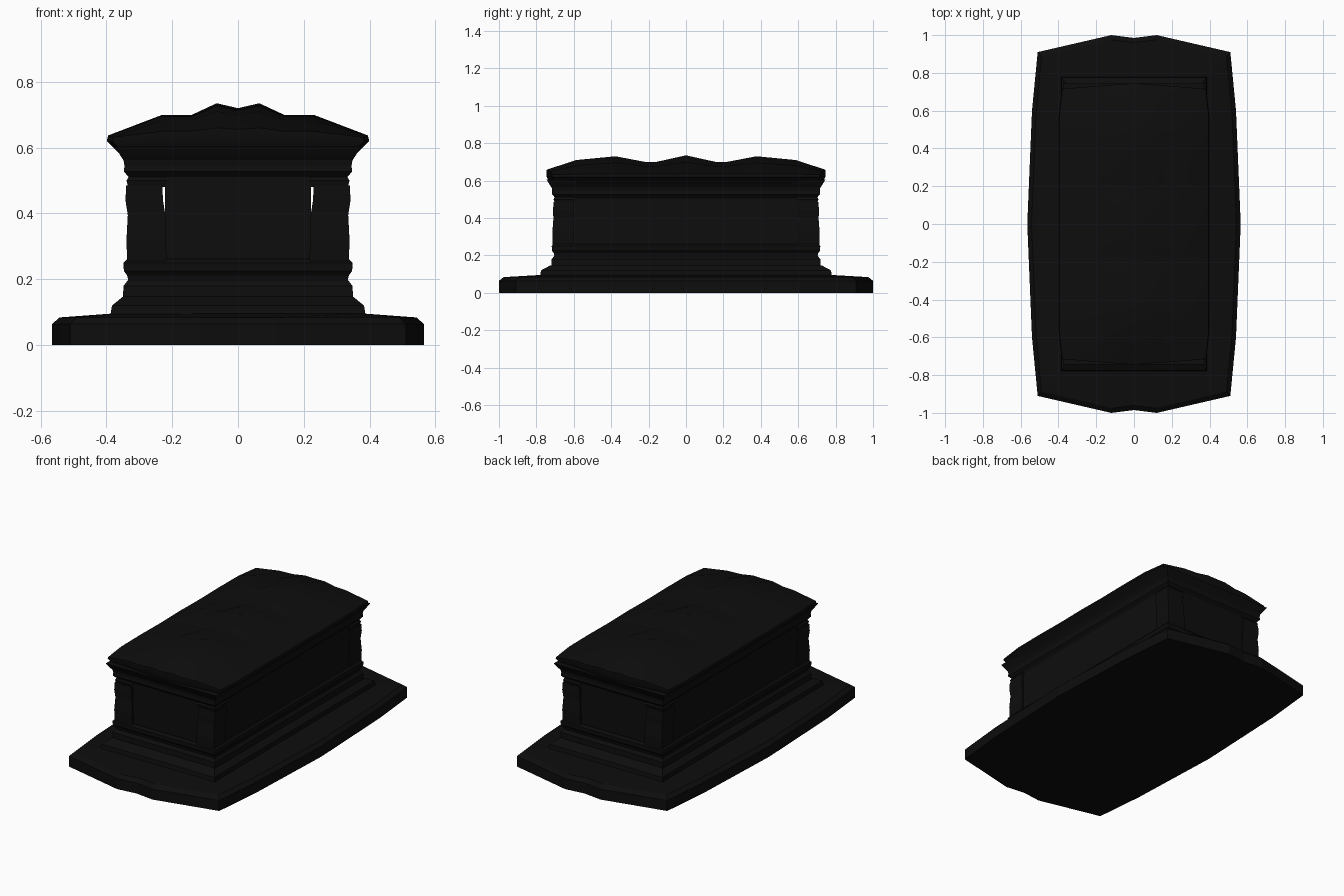
import bpy
import bmesh

cube = bpy.data.objects.get("Cube")
if cube:
    bpy.data.objects.remove(cube, do_unlink=True)

stone = bpy.data.materials.new("black stone")
stone.use_nodes = True
COLOUR = (0.004, 0.004, 0.004, 1)
stone.diffuse_color = COLOUR
stone.node_tree.nodes["Principled BSDF"].inputs["Base Color"].default_value = COLOUR


def finish(name, bm, mirror=(False, False), smooth=0.0):
    bmesh.ops.recalc_face_normals(bm, faces=bm.faces)
    mesh = bpy.data.meshes.new(name)
    bm.to_mesh(mesh)
    bm.free()
    mesh.materials.append(stone)
    obj = bpy.data.objects.new(name, mesh)
    bpy.context.collection.objects.link(obj)
    if any(mirror):
        mod = obj.modifiers.new("Mirror", "MIRROR")
        mod.use_axis = (mirror[0], mirror[1], False)
        mod.use_mirror_merge = False
    if smooth:
        bpy.ops.object.select_all(action="DESELECT")
        bpy.context.view_layer.objects.active = obj
        obj.select_set(True)
        bpy.ops.object.shade_smooth_by_angle(angle=smooth)
    return obj


def loft(name, rings, **options):
    """Skin closed rings of points, capped at both ends."""
    bm = bmesh.new()
    loops = [[bm.verts.new(p) for p in ring] for ring in rings]
    n = len(loops[0])
    for low, high in zip(loops, loops[1:]):
        for i in range(n):
            j = (i + 1) % n
            bm.faces.new((low[i], low[j], high[j], high[i]))
    bm.faces.new(loops[0])
    bm.faces.new(loops[-1])
    return finish(name, bm, **options)


def rect(x0, x1, y0, y1, z):
    return [(x0, y0, z), (x1, y0, z), (x1, y1, z), (x0, y1, z)]


def moulding(name, profile):
    """Stack of rectangles; the length exceeds the width by a fixed amount."""
    return loft(name, [rect(-x, x, -x - 0.37, x + 0.37, z) for x, z in profile])


# Ground slab: bowed sides, notched ends, rounded shoulder, gently rising top
quarter = [(0.565, 0), (0.54, 0.6), (0.51, 0.91), (0.12, 1.0), (0, 0.985)]
half = quarter + [(-x, y) for x, y in reversed(quarter[:-1])]
outline = half + [(x, -y) for x, y in reversed(half[1:-1])]
loft("ground_slab", [
    [(x, y, 0) for x, y in outline],
    [(x, y, 0.064) for x, y in outline],
    [(x * 0.96, y * 0.975, 0.084) for x, y in outline],
    [(max(-0.38, min(0.38, x)), max(-0.77, min(0.77, y)), 0.096) for x, y in outline],
])

# Stepped base and the frieze under the lid
loft("plinth", [rect(-0.388, 0.388, -0.78, 0.78, 0.09),
                rect(-0.383, 0.383, -0.775, 0.775, 0.12),
                rect(-0.35, 0.35, -0.725, 0.725, 0.147)])
moulding("base_moulding", [(0.35, 0.14), (0.348, 0.18), (0.334, 0.198), (0.337, 0.212),
                           (0.347, 0.225), (0.348, 0.25), (0.337, 0.262)])
moulding("frieze", [(0.325, 0.5), (0.333, 0.512), (0.347, 0.527), (0.345, 0.545),
                    (0.348, 0.562), (0.36, 0.58), (0.375, 0.605)])

# Chest walls
loft("side_wall", [rect(0.236, 0.328, -0.69, 0.69, 0.25),
                   rect(0.236, 0.328, -0.69, 0.69, 0.52)], mirror=(True, False))
loft("end_panel", [rect(-0.222, 0.222, 0.66, 0.702, 0.25),
                   rect(-0.222, 0.222, 0.66, 0.702, 0.52)], mirror=(False, True))

# Corner pillars with capitals
loft("corner_pillar", [
    rect(0.217, 0.337, 0.6, 0.713, 0.25),
    rect(0.219, 0.339, 0.6, 0.715, 0.32),
    rect(0.221, 0.335, 0.6, 0.709, 0.395),
    rect(0.228, 0.342, 0.6, 0.711, 0.44),
    rect(0.23, 0.34, 0.6, 0.708, 0.485),
], mirror=(True, True))
loft("pillar_capital", [
    rect(0.221, 0.334, 0.6, 0.702, 0.48),
    rect(0.218, 0.339, 0.595, 0.708, 0.5),
    rect(0.218, 0.33, 0.595, 0.7, 0.515),
], mirror=(True, True))

# Lid: undulating top made from a crosswise and a lengthwise profile
across = [(0, 0.72), (0.065, 0.735), (0.14, 0.7), (0.23, 0.7), (0.395, 0.637)]
along = [(0, 0.735), (0.16, 0.7), (0.22, 0.7), (0.38, 0.73), (0.59, 0.71), (0.745, 0.66)]


def both_sides(profile):
    return [(-p, h) for p, h in reversed(profile[1:])] + profile


LOW, RISE = 0.63, 0.105
bm = bmesh.new()
grid = []
for y, hy in both_sides(along):
    row = []
    for x, hx in both_sides(across):
        z = LOW + (hx - LOW) * (hy - LOW) / RISE
        bow = 1 - 0.04 * abs(x) / 0.395
        corner = abs(x) > 0.39 and abs(y) > 0.74
        row.append(bm.verts.new((x * (0.96 if corner else 1), y * bow, z)))
    grid.append(row)
for r0, r1 in zip(grid, grid[1:]):
    for i in range(len(r0) - 1):
        bm.faces.new((r0[i], r0[i + 1], r1[i + 1], r1[i]))


def extend_rim(edges, sx, sy, z):
    new = bmesh.ops.extrude_edge_only(bm, edges=edges)["geom"]
    for v in (g for g in new if isinstance(g, bmesh.types.BMVert)):
        v.co = (v.co.x * sx, v.co.y * sy, z)
    return [g for g in new if isinstance(g, bmesh.types.BMEdge) and g.is_boundary]


rim = extend_rim([e for e in bm.edges if e.is_boundary], 1.01, 1, 0.62)
rim = extend_rim(rim, 0.9, 0.97, 0.58)
bmesh.ops.holes_fill(bm, edges=rim)
finish("lid", bm, smooth=0.6)
